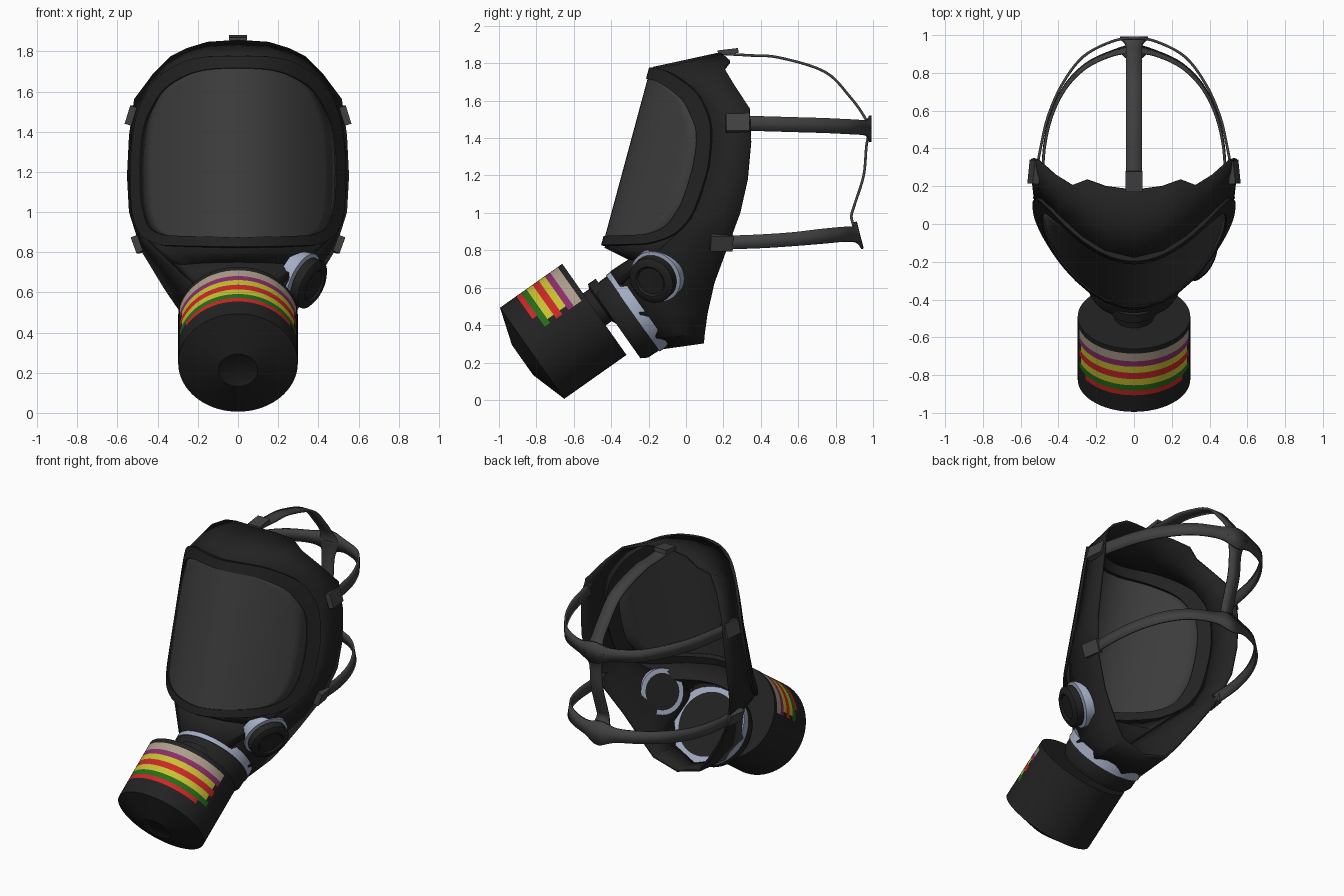
import bpy, math
from mathutils import Vector as V

if "Cube" in bpy.data.objects:
    bpy.data.objects.remove(bpy.data.objects["Cube"])


def mat(name, r, g, b):
    m = bpy.data.materials.new(name)
    m.diffuse_color = (r, g, b, 1)
    m.use_nodes = True
    m.node_tree.nodes["Principled BSDF"].inputs["Base Color"].default_value = m.diffuse_color
    return m


RUBBER = mat("black_rubber", .016, .016, .016)
LENS = mat("smoked_lens", .045, .045, .045)
STRAP = mat("gray_strap", .052, .052, .052)
SILVER = mat("silver", .36, .41, .54)
BEIGE = mat("beige", .42, .34, .26)
PURPLE = mat("purple", .26, .025, .15)
YELLOW = mat("yellow", .58, .53, .03)
RED = mat("red", .60, .02, .02)
GREEN = mat("green", .02, .15, .01)


def make(name, verts, faces, mats, idx=None, thick=0, angle=35):
    me = bpy.data.meshes.new(name)
    me.from_pydata([tuple(v) for v in verts], [], faces)
    for m in mats:
        me.materials.append(m)
    if idx:
        for p, i in zip(me.polygons, idx):
            p.material_index = i
    ob = bpy.data.objects.new(name, me)
    bpy.context.collection.objects.link(ob)
    bpy.ops.object.select_all(action='DESELECT')
    ob.select_set(True)
    bpy.context.view_layer.objects.active = ob
    bpy.ops.object.mode_set(mode='EDIT')
    bpy.ops.mesh.select_all(action='SELECT')
    bpy.ops.mesh.remove_doubles(threshold=.0005)
    bpy.ops.mesh.normals_make_consistent(inside=False)
    bpy.ops.object.mode_set(mode='OBJECT')
    bpy.ops.object.shade_smooth_by_angle(angle=math.radians(angle))
    if thick:
        s = ob.modifiers.new("thickness", 'SOLIDIFY')
        s.thickness, s.offset = thick, 0
    return ob


def spline(pts, n=4):
    """Catmull-Rom resampling of points of any dimension."""
    out, e = [], [pts[0]] + list(pts) + [pts[-1]]
    for a, b, c, d in zip(e, e[1:], e[2:], e[3:]):
        for k in range(n):
            t = k / n
            out.append(tuple(.5 * (2*q + (r-p)*t + (2*p-5*q+4*r-s)*t*t + (3*q-p-3*r+s)*t**3)
                             for p, q, r, s in zip(a, b, c, d)))
    return out + [tuple(pts[-1])]


def grid(rows, closed=False):
    """Vertices and quads for rows of equal length."""
    n = len(rows[0])
    f = [(i*n+j, i*n+(j+1) % n, (i+1)*n+(j+1) % n, (i+1)*n+j)
         for i in range(len(rows)-1) for j in range(n if closed else n-1)]
    return [v for r in rows for v in r], f


def full(half):
    """Closed symmetric loop from a right half running top to bottom."""
    return half + [V((-p[0], p[1], p[2])) for p in half[-2:0:-1]]


def lathe(name, origin, axis, profile, mats, pick, segs=48):
    """Revolve (radius, distance) points; pick(segment, angle) gives the material."""
    a = V(axis).normalized()
    side = a.cross(V((0, 0, 1))).normalized()
    up = side.cross(a)
    rows = [[V(origin) + a*s + (up*math.cos(q) + side*math.sin(q))*max(r, .001)
             for q in (2*math.pi*j/segs for j in range(segs))] for r, s in profile]
    v, f = grid(rows, True)
    idx = [pick(i, abs((j+.5)*360/segs - 360*((j+.5) > segs/2)))
           for i in range(len(profile)-1) for j in range(segs)]
    n = len(v)
    f += [tuple(range(segs)), tuple(range(n-segs, n))]
    idx += [pick(0, 180), pick(len(profile)-2, 180)]
    return make(name, v, f, mats, idx)


# visor surface: tilted sheet bent backwards at the sides
K = .37 / .478**2


def visor(x, z, off=0):
    n = V((2*K*x, -1, .27)).normalized()
    return V((x, -.187 - .27*(1.77-z) + K*x*x, z)) + n*off


window = [(0, 1.715), (.15, 1.707), (.26, 1.675), (.36, 1.61), (.42, 1.52), (.46, 1.42), (.478, 1.26),
          (.475, 1.08), (.463, 1.0), (.435, .925), (.38, .89), (.3, .88), (0, .872)]
border = [(0, 1.775), (.16, 1.77), (.28, 1.74), (.40, 1.66), (.465, 1.56), (.505, 1.44), (.527, 1.25),
          (.525, 1.08), (.513, .97), (.475, .885), (.40, .84), (.3, .83), (0, .824)]
W, B = spline(window), spline(border)

# lens
v, f = grid([[visor(x*t/10, z) for t in range(-10, 11)] for x, z in W])
make("lens", v, f, [LENS], thick=.008, angle=60)

# raised window frame
loops = [full([visor(x, z, o) for x, z in c]) for c, o in ((W, .012), (B, .012), (B, -.035), (W, -.035), (W, .012))]
v, f = grid(loops, True)
make("window_frame", v, f, [RUBBER])

# snout placement, shared by the shell and the filter connector
AX, UP, C = V((0, -.817, -.576)), V((0, -.576, .817)), V((0, -.26, .48))


def snout(deg, r=.245):
    q = math.radians(deg)
    return C + UP*r*math.cos(q) + V((r*math.sin(q), 0, 0))


# open face shell: from window border and snout back to the face seal
front = [visor(x, z, -.01) for x, z in border[:10]] + [snout(q) for q in (50, 95, 135, 180)]
back = [V(p) for p in ((0, .18, 1.85), (.15, .2, 1.84), (.25, .235, 1.81), (.33, .205, 1.77), (.42, .26, 1.68),
                       (.51, .34, 1.56), (.535, .348, 1.38), (.545, .33, 1.18), (.535, .29, 1.0),
                       (.475, .22, .81), (.36, .15, .62), (.25, .115, .46), (.17, .1, .36), (0, .095, .31))]
mid = [(a+b)/2 for a, b in zip(front, back)]
v, f = grid([full(front), full(mid), full(back)], True)
make("face_shell", v, f, [RUBBER], thick=.016)

# nose bridge between window and snout
xs = [(.475, .885), (.40, .84), (.3, .83), (.15, .826), (0, .824)]
top = [visor(x, z, -.01) for x, z in xs]
low = [snout(q) for q in (50, 38, 25, 12, 0)]
dent = [(a+b)/2 + V((0, p, 0)) for a, b, p in zip(top, low, (0, .05, .09, .11, .115))]
rows = [r + [V((-p.x, p.y, p.z)) for p in r[-2::-1]] for r in (top, dent, low)]
v, f = grid(rows)
make("nose_bridge", v, f, [RUBBER], thick=.016)

# snout connector with silver band
lathe("snout_connector", C, AX,
      [(0, -.03), (.205, -.03), (.25, -.03), (.25, .03), (.243, .03), (.24, .1), (.22, .135), (0, .135)],
      [RUBBER, SILVER], lambda i, q: int(i in (1, 2, 3)))

# side valve, on one cheek only
lathe("side_valve", (.30, -.15, .67), (.82, -.42, -.38),
      [(0, -.035), (.115, -.035), (.145, -.035), (.145, .03), (.115, .035), (.128, .04), (.128, .085),
       (.105, .1), (.085, .1), (.075, .09), (0, .09)],
      [RUBBER, SILVER], lambda i, q: int(i in (1, 2, 3)), 32)

# filter canister with stripes on its upper side, and its neck
F = V((0, -.49, .484))
cuts = [.03, .08, .115, .155, .195, .235, .27, .30]
ends = [74, 74, 72, 74, 72, 76, 62]
lathe("filter_canister", F, AX,
      [(0, 0), (.298, 0)] + [(.298, s) for s in cuts] + [(.298, .407), (.098, .47), (.09, .465), (0, .465)],
      [RUBBER, BEIGE, PURPLE, YELLOW, RED, GREEN],
      lambda i, q: (1, 2, 3, 4, 3, 5, 4)[i-2] if 2 <= i <= 8 and q < ends[i-2] else 0, 72)
lathe("filter_neck", F, AX, [(.13, -.1), (.13, -.05), (.105, -.04), (.105, .01)], [RUBBER], lambda i, q: 0, 32)


# head harness: ribbons given as x, y, z, width
def ribbon(name, pts, across):
    p = spline(pts, 5)
    v, f = grid([[V(q[:3]) - V(across)*q[3]/2, V(q[:3]) + V(across)*q[3]/2] for q in p])
    make(name, v, f, [STRAP], thick=.014)


def both(half):
    return half + [(-x, y, z, w) for x, y, z, w in half[-2::-1]]


ribbon("temple_strap", both([(.52, .26, 1.48, .08), (.495, .4, 1.477, .08), (.455, .57, 1.472, .08),
                             (.38, .74, 1.467, .08), (.27, .885, 1.46, .08), (.12, .965, 1.455, .085),
                             (0, .985, 1.45, .14)]), (0, 0, 1))
ribbon("cheek_strap", both([(.485, .18, .84, .075), (.475, .4, .848, .075), (.435, .58, .86, .075),
                            (.36, .73, .875, .08), (.25, .84, .885, .08), (.11, .905, .885, .09),
                            (0, .925, .88, .15)]), (0, .25, -.97))
ribbon("crown_strap", [(0, .2, 1.85, .085), (0, .34, 1.842, .085), (0, .5, 1.83, .085), (0, .743, 1.754, .085),
                       (0, .877, 1.62, .085), (0, .95, 1.52, .09), (0, .985, 1.45, .15)], (1, 0, 0))
ribbon("back_strap", [(0, .985, 1.45, .15), (0, .965, 1.36, .09), (0, .95, 1.2, .085), (0, .9, 1.04, .085),
                      (0, .885, .97, .09), (0, .92, .87, .16)], (1, 0, 0))


# strap buckles
def buckle(name, loc, size, rot):
    bpy.ops.mesh.primitive_cube_add(size=1, location=loc, rotation=rot)
    ob = bpy.context.object
    ob.name, ob.scale = name, size
    ob.data.materials.append(STRAP)
    b = ob.modifiers.new("soft_edges", 'BEVEL')
    b.width, b.segments = .006, 1


for s, side in ((1, "left"), (-1, "right")):
    buckle("temple_buckle_" + side, (.528*s, .275, 1.48), (.035, .125, .095), (0, -.3*s, .1*s))
    buckle("cheek_buckle_" + side, (.495*s, .19, .84), (.035, .12, .085), (0, .35*s, .15*s))
buckle("crown_buckle", (0, .225, 1.862), (.09, .11, .026), (.12, 0, 0))
